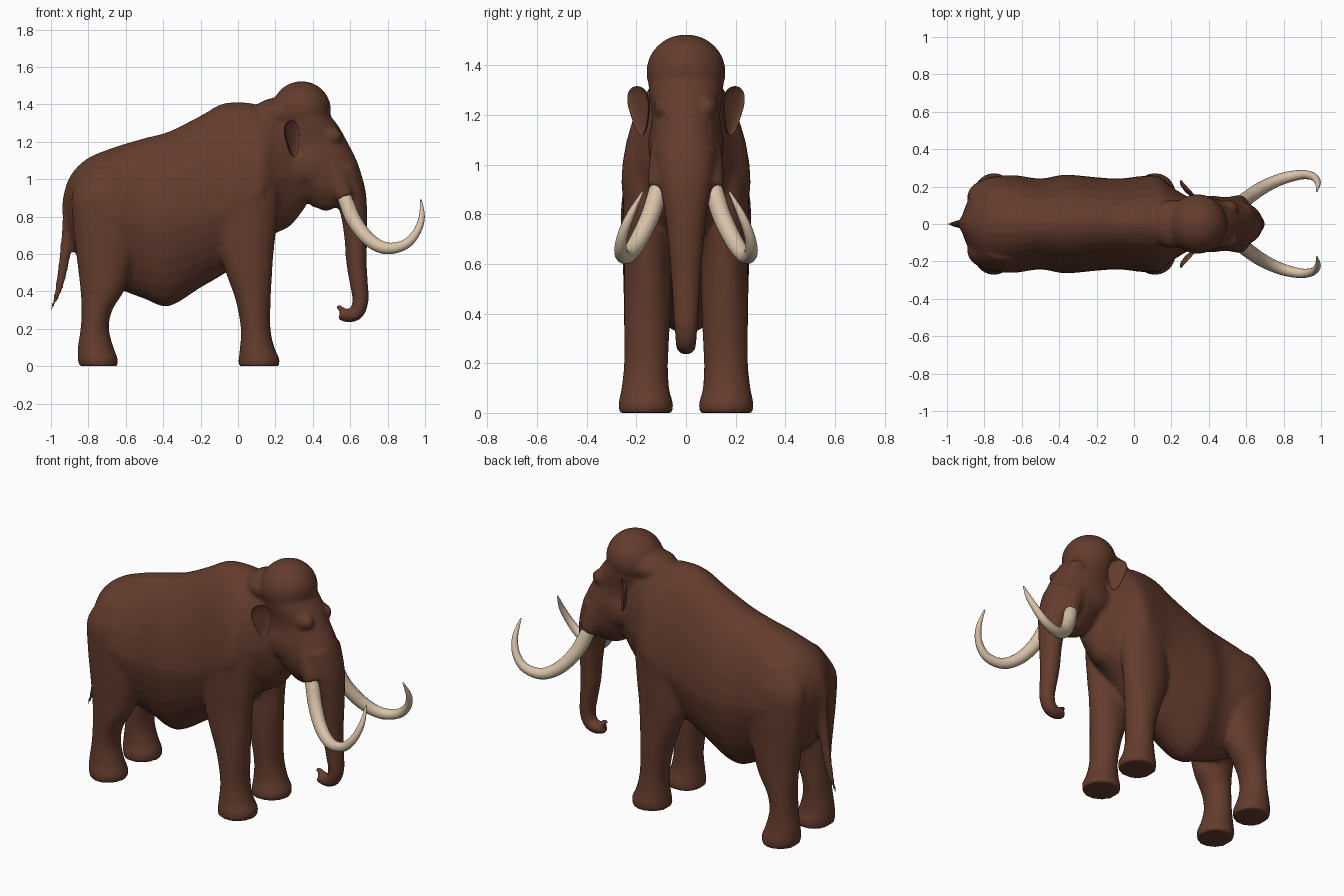
import bpy, bmesh, math
from mathutils import Vector, Matrix

cube = bpy.data.objects.get("Cube")
if cube:
    bpy.data.objects.remove(cube, do_unlink=True)


def material(name, rgb):
    m = bpy.data.materials.new(name)
    m.use_nodes = True
    m.diffuse_color = (*rgb, 1)
    m.node_tree.nodes["Principled BSDF"].inputs["Base Color"].default_value = (*rgb, 1)
    return m


BROWN = material("brown hide", (0.125, 0.045, 0.026))
IVORY = material("ivory", (0.68, 0.54, 0.39))


def spline(keys, steps=4):
    """Catmull-Rom interpolation through tuples of any length."""
    out = []
    for i in range(len(keys) - 1):
        a, b, c, d = (Vector(keys[min(max(j, 0), len(keys) - 1)]) for j in range(i - 1, i + 3))
        for s in range(steps):
            t = s / steps
            out.append(b + (c - a) * t / 2 + (a * 2 - b * 5 + c * 4 - d) * t * t / 2
                       + (b * 3 - a - c * 3 + d) * t ** 3 / 2)
    return out + [Vector(keys[-1])]


def oval(center, a, b, n=24):
    turns = [math.tau * i / n for i in range(n)]
    return [Vector(center) + Vector(a) * math.cos(t) + Vector(b) * math.sin(t) for t in turns]


def loft(bm, rings):
    """Skin a closed tube through rings and cap both ends."""
    loops = [[bm.verts.new(p) for p in ring] for ring in rings]
    for lo, hi in zip(loops, loops[1:]):
        for i in range(len(lo)):
            j = (i + 1) % len(lo)
            bm.faces.new((lo[i], lo[j], hi[j], hi[i]))
    bm.faces.new(loops[0][::-1])
    bm.faces.new(loops[-1])


def tube(bm, keys, n=20, side=1):
    """Keys are x, y, z, thickness, sideways half width."""
    pts = spline(keys)
    mids = [Vector((p[0], p[1] * side, p[2])) for p in pts]
    rings = []
    for i, p in enumerate(pts):
        along = (mids[min(i + 1, len(pts) - 1)] - mids[max(i - 1, 0)]).normalized()
        across = along.cross(Vector((0, 1, 0))).normalized()
        rings.append(oval(mids[i], across * p[3], across.cross(along) * p[4], n))
    loft(bm, rings)


def column(bm, keys, side=1):
    """Keys are z, back x, front x, inner y, outer y."""
    loft(bm, [oval(((b + f) / 2, side * (i + o) / 2, z), ((f - b) / 2, 0, 0), (0, (o - i) / 2, 0))
              for z, b, f, i, o in spline(keys)])


def blob(bm, center, size):
    bmesh.ops.create_uvsphere(bm, u_segments=24, v_segments=16, radius=1,
                              matrix=Matrix.Translation(center) @ Matrix.Diagonal((*size, 1)))


def finish(name, bm, mat):
    bmesh.ops.recalc_face_normals(bm, faces=bm.faces)
    for f in bm.faces:
        f.smooth = True
    mesh = bpy.data.meshes.new(name)
    bm.to_mesh(mesh)
    bm.free()
    mesh.materials.append(mat)
    ob = bpy.data.objects.new(name, mesh)
    bpy.context.collection.objects.link(ob)
    return ob


# Torso and neck: x, top, widest height, bottom, half width
torso = [(-.92, .97, .88, .78, .04), (-.895, 1.02, .85, .68, .11), (-.85, 1.075, .85, .57, .19),
         (-.78, 1.125, .84, .5, .245), (-.65, 1.175, .8, .42, .262), (-.5, 1.22, .78, .36, .243),
         (-.37, 1.255, .78, .32, .264), (-.2, 1.34, .8, .42, .25), (-.08, 1.405, .85, .49, .243),
         (.05, 1.41, .9, .58, .258), (.13, 1.39, .95, .66, .255), (.2, 1.39, 1., .71, .2),
         (.28, 1.38, 1.03, .75, .15), (.36, 1.3, 1.05, .85, .11)]
body = bmesh.new()
rings = []
for x, top, mid, low, w in spline(torso):
    ring = []
    for i in range(32):
        c, s = math.cos(math.tau * i / 32), math.sin(math.tau * i / 32)
        # The back slopes to a low ridge and the belly tapers to a soft keel
        z = mid + (top - mid) * s ** 1.12 if s > 0 else mid - (mid - low) * abs(s) ** 1.35
        ring.append(Vector((x, w * c, z)))
    rings.append(ring)
loft(body, rings)

# Head: narrowing to the jaw, with a round dome and a sloping nape
column(body, [(.85, .4, .56, -.07, .07), (.92, .33, .655, -.12, .12), (1., .27, .665, -.143, .143),
              (1.1, .22, .635, -.146, .146), (1.2, .2, .585, -.138, .138), (1.28, .2, .54, -.148, .148),
              (1.36, .2, .48, -.15, .15), (1.42, .24, .45, -.11, .11)])
blob(body, (.34, 0, 1.373), (.157, .16, .151))
blob(body, (.21, 0, 1.35), (.13, .13, .085))
blob(body, (.47, 0, .87), (.05, .06, .04))

# Trunk with a curled tip
tube(body, [(.56, 0, 1.06, .085, .125), (.6, 0, .93, .083, .108), (.622, 0, .8, .07, .085),
            (.63, 0, .68, .061, .072), (.634, 0, .55, .055, .061), (.648, 0, .43, .048, .053),
            (.655, 0, .35, .043, .048), (.635, 0, .288, .04, .043), (.59, 0, .27, .036, .04),
            (.545, 0, .282, .034, .036)])
blob(body, (.54, 0, .315), (.022, .018, .014))

front_leg = [(0, 0, .22, .052, .27), (.04, .003, .222, .052, .272), (.1, .01, .195, .068, .26),
             (.2, .015, .174, .072, .25), (.35, -.012, .175, .065, .25), (.5, -.065, .183, .06, .25),
             (.62, -.1, .192, .06, .25), (.78, -.11, .21, .05, .253), (.98, -.1, .22, .04, .25),
             (1.18, -.04, .18, .04, .19)]
hind_leg = [(0, -.85, -.645, .052, .27), (.04, -.857, -.643, .052, .272), (.1, -.857, -.665, .068, .257),
            (.2, -.842, -.69, .072, .248), (.3, -.837, -.672, .068, .248), (.4, -.842, -.61, .06, .25),
            (.5, -.853, -.575, .05, .252), (.62, -.868, -.54, .045, .255), (.78, -.885, -.51, .04, .258),
            (.93, -.885, -.52, .04, .248), (1.06, -.8, -.58, .04, .19)]
for side in (1, -1):
    column(body, front_leg, side)
    column(body, hind_leg, side)
    # Tusk socket, brow and cheek
    tube(body, [(.5, .09, 1.08, .05, .05), (.54, .1, .98, .055, .052), (.572, .11, .9, .048, .046)],
         side=side)
    blob(body, (.485, side * .085, 1.23), (.075, .045, .05))
    blob(body, (.4, side * .112, 1.08), (.12, .04, .1))

# Tail
tube(body, [(-.86, 0, 1.0, .04, .07), (-.9, 0, .9, .036, .05), (-.905, 0, .78, .034, .033),
            (-.918, 0, .65, .031, .026), (-.94, 0, .5, .026, .022), (-.965, 0, .39, .018, .015),
            (-1.0, 0, .3, .006, .006)])

# Fuse everything into one continuous hide
hide = finish("body", body, BROWN)
fuse = hide.modifiers.new("Fuse", 'REMESH')
fuse.mode = 'VOXEL'
fuse.voxel_size = 0.012
fuse.use_smooth_shade = True
soften = hide.modifiers.new("Soften", 'SMOOTH')
soften.factor = 0.5
soften.iterations = 6

# Ear outline: distance from the head, height
EAR = [(0, 1.27), (.025, 1.312), (.07, 1.32), (.108, 1.295), (.108, 1.24), (.085, 1.19),
       (.065, 1.135), (.035, 1.105), (.012, 1.14), (0, 1.21)]
tusk = [(.55, .1, .95, .034, .034), (.582, .12, .87, .04, .038), (.617, .147, .785, .04, .038),
        (.68, .19, .697, .037, .036), (.75, .226, .644, .034, .033), (.82, .25, .63, .03, .03),
        (.9, .264, .655, .026, .025), (.957, .254, .72, .021, .021), (.983, .222, .8, .016, .016),
        (.978, .175, .89, .004, .004)]
for side, word in ((1, "left"), (-1, "right")):
    bm = bmesh.new()
    tube(bm, tusk, 16, side)
    finish(word + "_tusk", bm, IVORY)

    # Cupped ear, flaring back and out from the head
    bm = bmesh.new()
    out = Vector((.7, .7 * side, 0))
    flat = [Vector((.322 - u * .72, side * (.145 + u * .8), z)) for u, z in EAR]
    loft(bm, [[p + out * d for p in flat] for d in (-.02, .02)])
    bm.faces.ensure_lookup_table()
    cup = bm.faces[-1]
    bmesh.ops.inset_region(bm, faces=[cup], thickness=.016)
    for v in cup.verts:
        v.co -= out * .028
    ear = finish(word + "_ear", bm, BROWN)
    sub = ear.modifiers.new("Round", 'SUBSURF')
    sub.levels = sub.render_levels = 2
